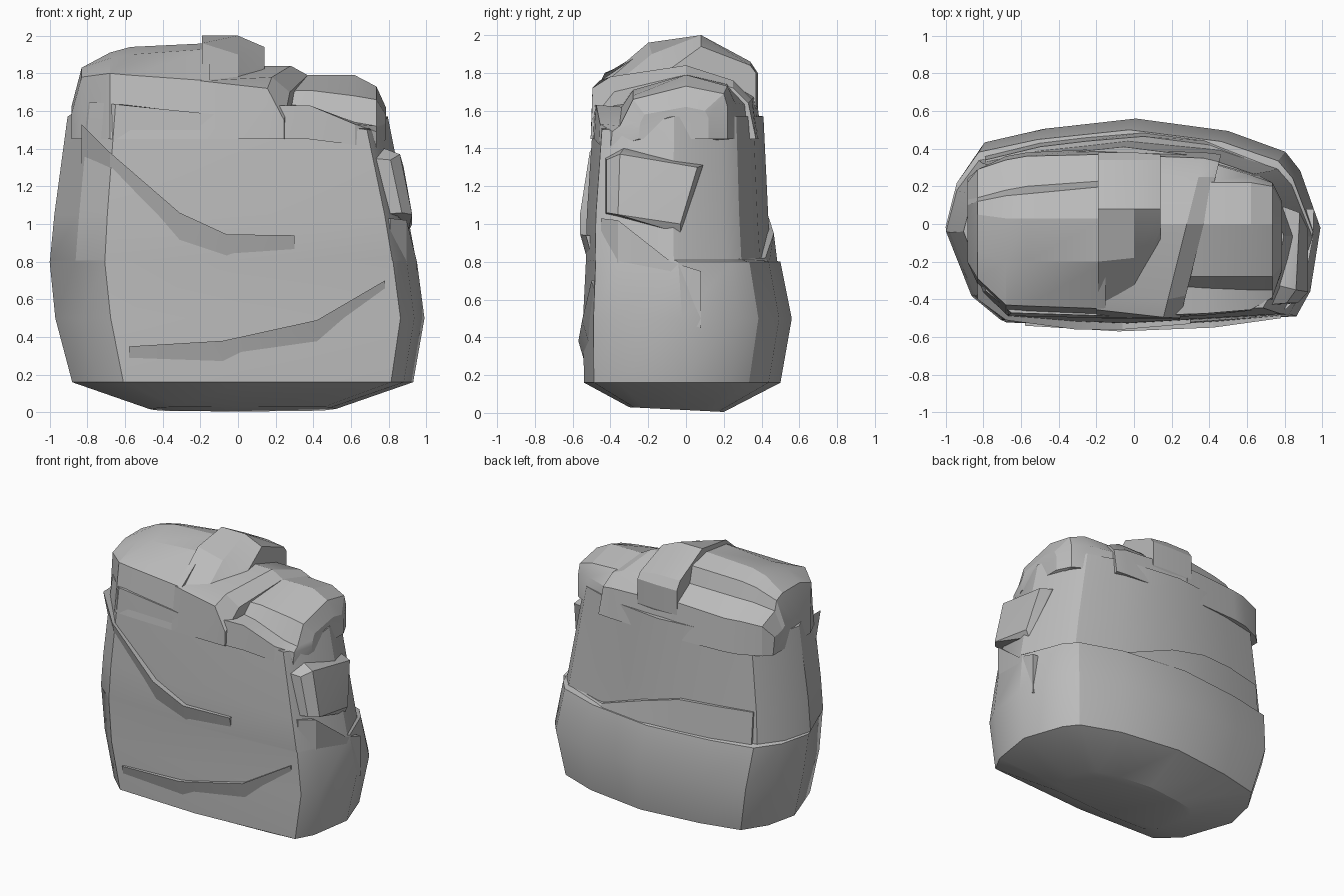
import bpy, bmesh
from mathutils import Vector

stone = bpy.data.materials.new("grey_stone")
stone.diffuse_color = (0.5, 0.5, 0.5, 1)


def finish(name, bm, angle=0.5):
    bmesh.ops.recalc_face_normals(bm, faces=bm.faces)
    me = bpy.data.meshes.new(name)
    bm.to_mesh(me)
    bm.free()
    ob = bpy.data.objects.new(name, me)
    bpy.context.collection.objects.link(ob)
    me.materials.append(stone)
    bpy.ops.object.select_all(action='DESELECT')
    ob.select_set(True)
    bpy.context.view_layer.objects.active = ob
    bpy.ops.object.shade_smooth_by_angle(angle=angle)
    return ob


def loft(name, rings, angle=0.5):
    """Skin closed rings of equal point count and cap both ends."""
    bm = bmesh.new()
    vs = [[bm.verts.new(p) for p in r] for r in rings]
    n = len(vs[0])
    for a, b in zip(vs, vs[1:]):
        for i in range(n):
            j = (i + 1) % n
            bm.faces.new((a[i], a[j], b[j], b[i]))
    bm.faces.new(vs[0])
    bm.faces.new(vs[-1][::-1])
    return finish(name, bm, angle)


def cap(name, sections):
    """Loft along x: each section is (x, slant, y-z profile)."""
    loft(name, [[(x + s * y, y, z) for y, z in prof] for x, s, prof in sections], 0.35)


def ledge(name, path, inward, drop, sink=0.07, floor=None):
    """Wedge that juts out along a crack line and fades into the wall below."""
    inw = Vector(inward)
    rings = []
    for p in path:
        o = Vector(p)
        low = o + inw * sink
        low.z = floor if floor is not None else o.z - drop
        rings.append([o, o + inw * 0.12, o + inw * 0.15 + Vector((0, 0, low.z - o.z)), low])
    loft(name, rings, 0.3)


def hull(name, pts):
    bm = bmesh.new()
    for p in pts:
        bm.verts.new(p)
    bmesh.ops.convex_hull(bm, input=bm.verts)
    finish(name, bm, 0.25)


# main body: one outline scaled to level bounds (z, left, right, front, back)
outline = [(-1, 0), (-.86, -.7), (-.70, -.96), (0, -1), (.87, -.9), (.945, -.66),
           (1, -.05), (.89, .5), (.81, .68), (.5, .88), (0, 1), (-.5, .9),
           (-.82, .77), (-.94, .45)]
levels = [(0.015, -.47, .52, -.3, .2), (0.16, -.88, .93, -.54, .50),
          (0.5, -.97, .99, -.545, .56), (0.8, -1.0, .95, -.53, .50),
          (0.81, -.998, .945, -.53, .45), (1.05, -.975, .90, -.525, .435),
          (1.57, -.905, .795, -.49, .41)]


def tilt(z, x, y):
    if z > 1.5:     # the rim drops towards the front right
        return z - .1 * x if y < -.2 else z
    return z - .05 * y if z < .1 else z


def level_ring(z, l, r, f, b):
    pts = [((l + r) / 2 + u * (r - l) / 2, (f + b) / 2 + v * (b - f) / 2) for u, v in outline]
    return [(x, y, tilt(z, x, y)) for x, y in pts]


loft("body", [level_ring(*lv) for lv in levels])

# top left block, with a step down to the back
cap("top_left_block", [
    (-.885, 0, [(-.2, 1.45), (-.2, 1.58), (-.1, 1.62), (0, 1.62), (.1, 1.62), (.13, 1.6), (.22, 1.58), (.24, 1.45)]),
    (-.83, 0, [(-.32, 1.45), (-.29, 1.78), (-.15, 1.83), (.05, 1.83), (.12, 1.8), (.14, 1.73), (.29, 1.67), (.29, 1.45)]),
    (-.68, 0, [(-.48, 1.45), (-.43, 1.8), (-.2, 1.88), (.03, 1.91), (.15, 1.87), (.18, 1.77), (.34, 1.69), (.36, 1.45)]),
    (-.57, 0, [(-.49, 1.45), (-.435, 1.79), (-.2, 1.9), (.03, 1.94), (.16, 1.89), (.2, 1.78), (.36, 1.69), (.38, 1.45)]),
    (-.15, 0, [(-.5, 1.45), (-.45, 1.76), (-.2, 1.93), (.03, 1.96), (.2, 1.92), (.23, 1.8), (.37, 1.71), (.4, 1.45)])])

# raised centre ridge
cap("top_ridge", [
    (-.19, 0, [(-.44, 1.45), (-.44, 1.755), (-.2, 1.96), (.08, 2.0), (.34, 1.86), (.38, 1.8), (.38, 1.62), (.3, 1.45)]),
    (.0, 0, [(-.34, 1.45), (-.34, 1.77), (-.18, 1.9), (.08, 2.0), (.34, 1.86), (.38, 1.8), (.38, 1.62), (.3, 1.45)]),
    (.14, 0, [(-.1, 1.45), (-.1, 1.81), (-.03, 1.86), (.08, 1.94), (.34, 1.84), (.37, 1.8), (.37, 1.62), (.3, 1.45)])])

# middle tier with a slanted right edge
cap("top_middle_tier", [
    (-.2, 0, [(-.5, 1.45), (-.455, 1.76), (-.35, 1.77), (0, 1.84), (.25, 1.76), (.37, 1.69), (.4, 1.45)]),
    (.28, .25, [(-.505, 1.45), (-.495, 1.72), (-.4, 1.78), (0, 1.84), (.25, 1.76), (.35, 1.66), (.38, 1.45)]),
    (.37, .25, [(-.505, 1.45), (-.5, 1.55), (-.38, 1.7), (0, 1.79), (.25, 1.72), (.33, 1.64), (.37, 1.45)])])

# top right block, with a notch along its front
cap("top_right_block", [
    (.1, 0, [(-.5, 1.45), (-.485, 1.63), (-.32, 1.66), (-.28, 1.7), (0, 1.78), (.22, 1.73), (.35, 1.64), (.39, 1.45)]),
    (.38, 0, [(-.485, 1.45), (-.475, 1.63), (-.34, 1.62), (-.28, 1.71), (0, 1.79), (.22, 1.74), (.33, 1.63), (.36, 1.45)]),
    (.62, 0, [(-.46, 1.42), (-.455, 1.53), (-.35, 1.54), (-.28, 1.68), (0, 1.79), (.22, 1.73), (.26, 1.64), (.28, 1.45)]),
    (.735, 0, [(-.40, 1.4), (-.39, 1.49), (-.35, 1.52), (-.28, 1.66), (0, 1.73), (.2, 1.69), (.22, 1.62), (.22, 1.45)]),
    (.785, 0, [(-.25, 1.45), (-.25, 1.5), (-.24, 1.54), (-.22, 1.58), (0, 1.62), (.1, 1.6), (.12, 1.56), (.12, 1.45)])])

# boulder stuck on the right side
hull("side_boulder", [
    (.7, -.43, 1.35), (.75, -.33, 1.4), (.75, .09, 1.32), (.75, -.43, 1.05), (.75, -.03, .94),
    (.78, -.33, 1.40), (.80, .09, 1.31), (.81, -.42, 1.34), (.87, -.42, 1.06),
    (.86, -.35, 1.37), (.88, .06, 1.30), (.925, -.36, 1.05), (.925, -.03, 1.0), (.90, -.03, .95)])

# cracked ledges: front, right side and back
ledge("front_upper_ledge", [(-.83, -.40, 1.53), (-.68, -.51, 1.38), (-.31, -.56, 1.06),
                            (-.06, -.56, .945), (.3, -.53, .94)], (0, 1, 0), .25)
ledge("front_lower_ledge", [(-.58, -.54, .35), (-.08, -.57, .38), (.42, -.55, .49),
                            (.78, -.50, .70)], (0, 1, 0), .17, .05)
ledge("right_ledge", [(.81, -.45, 1.03), (.895, -.36, 1.02), (.95, -.08, .80),
                      (.955, .08, .75)], (-1, 0, 0), .3, .0)
ledge("back_ledge", [(.77, .28, .82), (.4, .42, .82), (.05, .465, .95), (-.25, .44, 1.03),
                     (-.5, .41, 1.04), (-.79, .34, 1.04)], (0, -1, 0), 0, -.02, .79)
